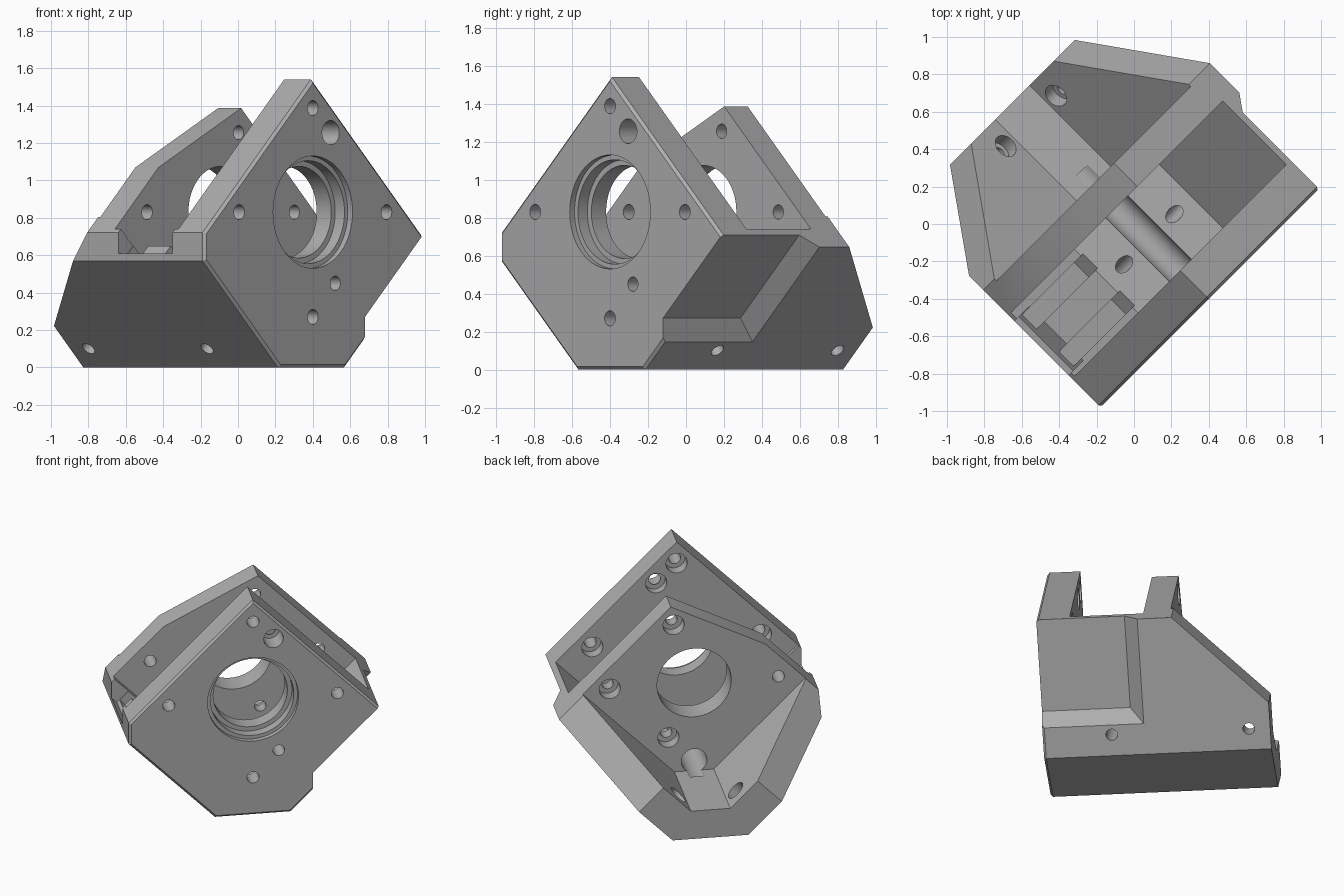
import bpy, bmesh, math
from mathutils import Vector

old = bpy.data.objects.get("Cube")
if old:
    bpy.data.objects.remove(old, do_unlink=True)

grey = bpy.data.materials.new("plain grey")
grey.use_nodes = True
grey.diffuse_color = (0.42, 0.42, 0.42, 1)
grey.node_tree.nodes["Principled BSDF"].inputs["Base Color"].default_value = grey.diffuse_color

# Part axes: u along the plates, v from front to back, p and q are the tilted block axes
S = math.sqrt(0.5)
U = Vector((S, S, 0))
V = Vector((-S, S, 0))
Z = Vector((0, 0, 1))
P = (U + Z) * S
Q = (Z - U) * S


def finish(name, bm):
    bmesh.ops.recalc_face_normals(bm, faces=bm.faces[:])
    mesh = bpy.data.meshes.new(name)
    bm.to_mesh(mesh)
    bm.free()
    mesh.materials.append(grey)
    ob = bpy.data.objects.new(name, mesh)
    bpy.context.collection.objects.link(ob)
    return ob


def prism_mesh(points, a, b, c, lo, hi):
    """Extrude a polygon in the a-b plane along c."""
    bm = bmesh.new()
    rings = [[bm.verts.new(a * s + b * t + c * h) for s, t in points] for h in (lo, hi)]
    bm.faces.new(rings[0])
    bm.faces.new(rings[1])
    n = len(points)
    for i in range(n):
        j = (i + 1) % n
        bm.faces.new((rings[0][i], rings[0][j], rings[1][j], rings[1][i]))
    bmesh.ops.recalc_face_normals(bm, faces=bm.faces[:])
    return bm


def cut(bm):
    tool = finish("cutter", bm)
    tool.hide_render = True
    mod = body.modifiers.new("cut", 'BOOLEAN')
    mod.operation = 'DIFFERENCE'
    mod.solver = 'EXACT'
    mod.object = tool
    bpy.context.view_layer.objects.active = body
    bpy.ops.object.modifier_apply(modifier=mod.name)
    bpy.data.objects.remove(tool, do_unlink=True)


def cut_prism(points, a, b, c, lo, hi):
    cut(prism_mesh(points, a, b, c, lo, hi))


def drill(s, t, r, lo, hi, a=U, b=Z, c=V, n=32):
    ring = [(s + r * math.cos(2 * math.pi * i / n), t + r * math.sin(2 * math.pi * i / n))
            for i in range(n)]
    cut_prism(ring, a, b, c, lo, hi)


# Solid block with a fine chamfer round the front face
FRONT, BACK = -0.566, 0.92
outline = [(-0.25, 0), (0.25, 0), (0.895, 0.645), (0, 1.54), (-0.82, 0.72), (-0.82, 0.57)]
bm = prism_mesh(outline, U, Z, V, FRONT, BACK)
rim = [e for e in bm.edges if all(abs(v.co.dot(V) - FRONT) < 1e-4 for v in e.verts)]
bmesh.ops.bevel(bm, geom=rim, offset=0.015, segments=1, affect='EDGES')
body = finish("angled_bearing_bracket", bm)
body.select_set(True)

# Space between the plates, and the trough behind the rear plate
cut_prism([(-0.32, 0.26), (0.32, 0.26), (2.06, 2), (-2.06, 2)], U, Z, V, -0.35, 0.13)
cut_prism([(-0.13, 0.2), (0.13, 0.2), (2, 2.07), (-2, 2.07)], U, Z, V, 0.305, 2)

# Sloping ends of both lower walls
slope = [(2, -0.59), (2, 1.5), (-0.09, 1.5)]
cut_prism(slope, P, V, Q, -1, 3)
cut_prism(slope, Q, V, P, -1, 3)

# Slanted shoulder of the rear plate
cut_prism([(-0.3, 1.326), (1.5, 0.736), (1.5, 2), (-0.3, 2)], P, Q, V, -0.3, 1.5)

# Bevelled recess under the side wall
bm = prism_mesh([(-1, -0.088), (0.01, -0.088), (0.2, -0.278), (0.2, -0.5), (-1, -0.5)],
                V, Q, P, -0.5, 2)
res = bmesh.ops.bisect_plane(bm, geom=bm.verts[:] + bm.edges[:] + bm.faces[:],
                             plane_co=U * 0.396, plane_no=U, clear_inner=True)
bmesh.ops.holes_fill(bm, edges=[e for e in bm.edges if e.is_boundary])
cut(bm)

# Twin grooves and end notch on the opposite wall
for lo, hi in ((-0.31, -0.2), (-0.03, 0.08)):
    cut_prism([(-0.125, 0.4), (0.3, 0.4), (0.3, 1.0), (-0.125, 1.0)], P, Q, V, lo, hi)
cut_prism([(-0.15, 0.96), (0.3, 0.96), (0.3, 2), (-0.15, 2)], P, Q, V, -0.325, 0.085)

# Stepped bearing bore
AXIS = 0.83
drill(0, AXIS, 0.3, -1, -0.53, n=64)
drill(0, AXIS, 0.275, -1, -0.46, n=64)
drill(0, AXIS, 0.245, -1, 0.5, n=64)

# Front plate screw holes with counterbores inside
for s, t in ((0, 0.557), (0.557, 0), (-0.557, 0)):
    drill(s, AXIS + t, 0.04, -1, -0.3)
    drill(s, AXIS + t, 0.07, -0.43, -0.3)
drill(0, 0.27, 0.04, -1, -0.2)
drill(0, 0.27, 0.085, -0.43, 0.4)

# Screw holes through the rear plate, two continuing through the front
for s, z, r in ((0.135, 1.255, 0.065), (0.17, 0.45, 0.038)):
    drill(s, z, r, -1, -0.42)
    drill(s, z, 0.038, -0.5, 0.4)
drill(0.135, 1.255, 0.07, -0.41, -0.3)
drill(0.557, AXIS, 0.038, 0, 0.4)
drill(-0.557, AXIS, 0.04, 0, 0.4)
for s, z in ((0.135, 1.255), (0.557, AXIS), (0.17, 0.45)):
    drill(s, z, 0.07, 0.22, 0.4)

# Mounting holes through both lower walls
for a, c in ((P, Q), (Q, P)):
    for v in (-0.115, 0.78):
        drill(0.318, v, 0.038, -1, 0.4, a=a, b=V, c=c, n=24)
    drill(0.318, 0.78, 0.065, -0.03, 0.4, a=a, b=V, c=c, n=24)

bpy.context.view_layer.objects.active = body
bpy.ops.object.shade_smooth_by_angle(angle=math.radians(25))
